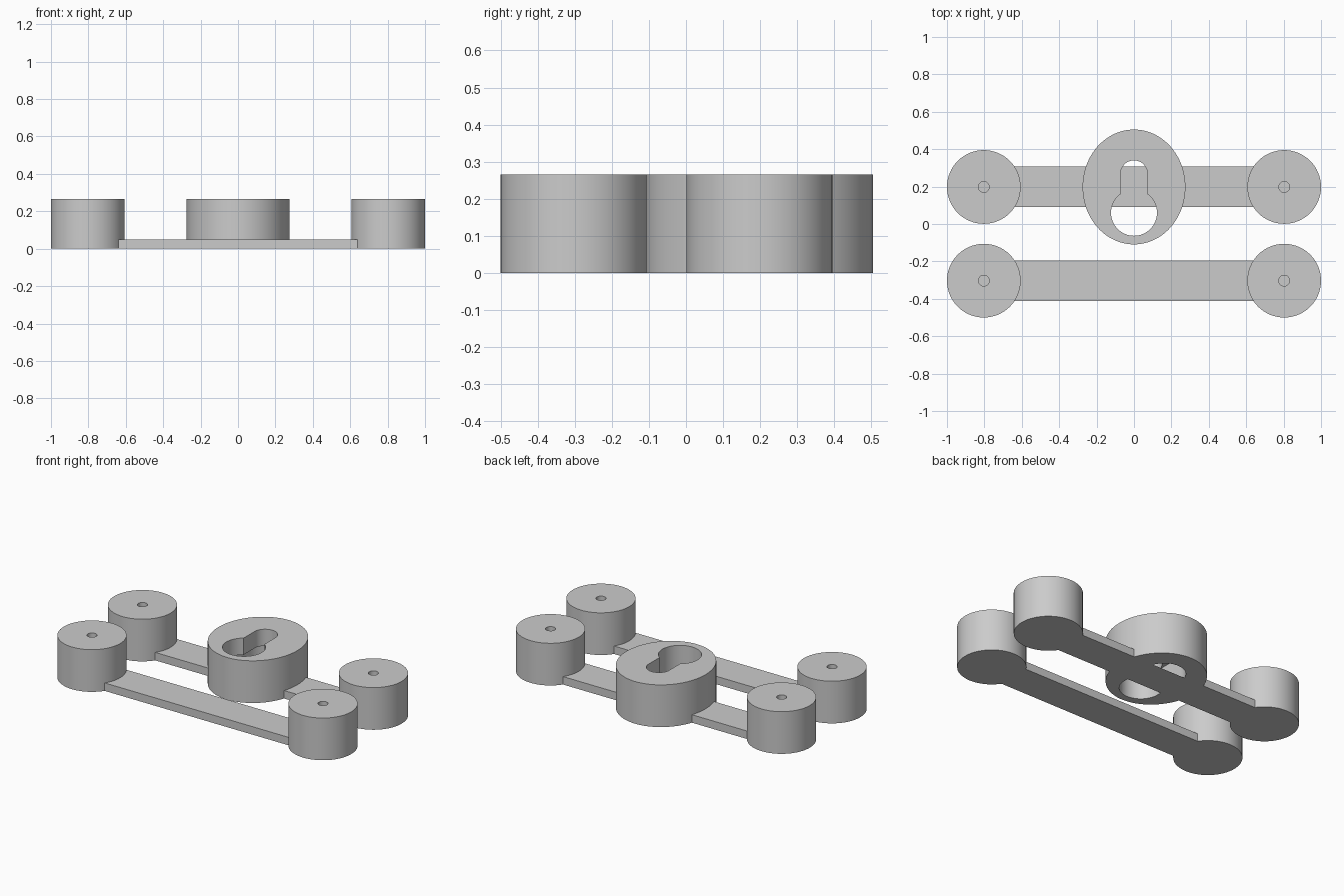
import bpy, math

if "Cube" in bpy.data.objects:
    bpy.data.objects.remove(bpy.data.objects["Cube"])

grey = bpy.data.materials.new("light grey")
grey.diffuse_color = (0.6, 0.6, 0.6, 1)
grey.use_nodes = True
grey.node_tree.nodes["Principled BSDF"].inputs["Base Color"].default_value = grey.diffuse_color
H = 0.265          # post height
STRIP = 0.05       # strip thickness


def prism(name, outline, z0, z1):
    """Extrude a counter-clockwise outline from z0 to z1."""
    n = len(outline)
    verts = [(x, y, z) for z in (z0, z1) for x, y in outline]
    faces = [tuple(reversed(range(n))), tuple(range(n, 2 * n))]
    faces += [(i, (i + 1) % n, n + (i + 1) % n, n + i) for i in range(n)]
    return mesh_object(name, verts, faces)


def mesh_object(name, verts, faces):
    me = bpy.data.meshes.new(name)
    me.from_pydata(verts, [], faces)
    me.materials.append(grey)
    ob = bpy.data.objects.new(name, me)
    bpy.context.collection.objects.link(ob)
    return ob


def arc(cx, cy, rx, ry, a0=0.0, a1=2 * math.pi, n=64, closed=False):
    count = n + 1 if closed else n
    return [(cx + rx * math.cos(a0 + (a1 - a0) * i / n),
             cy + ry * math.sin(a0 + (a1 - a0) * i / n)) for i in range(count)]


def rect(x0, x1, y0, y1):
    return [(x0, y0), (x1, y0), (x1, y1), (x0, y1)]


def activate(ob):
    bpy.ops.object.select_all(action='DESELECT')
    ob.select_set(True)
    bpy.context.view_layer.objects.active = ob


def cut(ob, cutter):
    activate(ob)
    m = ob.modifiers.new("cut", 'BOOLEAN')
    m.operation, m.solver, m.object = 'DIFFERENCE', 'EXACT', cutter
    bpy.ops.object.modifier_apply(modifier=m.name)
    bpy.data.objects.remove(cutter)


def smooth(ob):
    activate(ob)
    bpy.ops.object.shade_smooth_by_angle(angle=math.radians(30))


# Four corner posts with blind pilot holes
for row, y in (("back", 0.198), ("front", -0.303)):
    for side, s in (("left", -1), ("right", 1)):
        post = prism(f"{row}_{side}_post", arc(s * 0.803, y, 0.197, 0.197), 0, H)
        cut(post, prism("hole", arc(s * 0.803, y, 0.029, 0.029, n=24), 0.06, H + 0.1))
        smooth(post)

# Oval boss: wide pocket underneath, keyhole through the top
boss = prism("keyhole_boss", arc(0, 0.198, 0.275, 0.307, n=96), 0, H)
R, r, cy, sy = 0.123, 0.072, 0.06, 0.268
pocket = (arc(0, cy, R, R, math.pi, 2 * math.pi, 32, True)
          + arc(0, sy, R, R, 0, math.pi, 32, True))
cut(boss, prism("pocket", pocket, -0.1, 0.16))
a = math.acos(r / R)
keyhole = (arc(0, cy, R, R, math.pi - a, 2 * math.pi + a, 48, True)
           + arc(0, sy, r, r, 0, math.pi, 24, True))
cut(boss, prism("keyhole", keyhole, 0.1, H + 0.1))
smooth(boss)

# Flat strips joining the posts
prism("front_strip", rect(-0.65, 0.65, -0.412, -0.196), 0, STRIP)
prism("back_left_strip", rect(-0.65, -0.24, 0.09, 0.308), 0, STRIP)
prism("back_right_strip", rect(0.24, 0.65, 0.09, 0.308), 0, STRIP)

# Underside skin of the back strip, facing down across the pocket
mesh_object("strip_underside", [(x, y, 0) for x, y in rect(-0.24, 0.24, 0.09, 0.308)],
            [(3, 2, 1, 0)])
